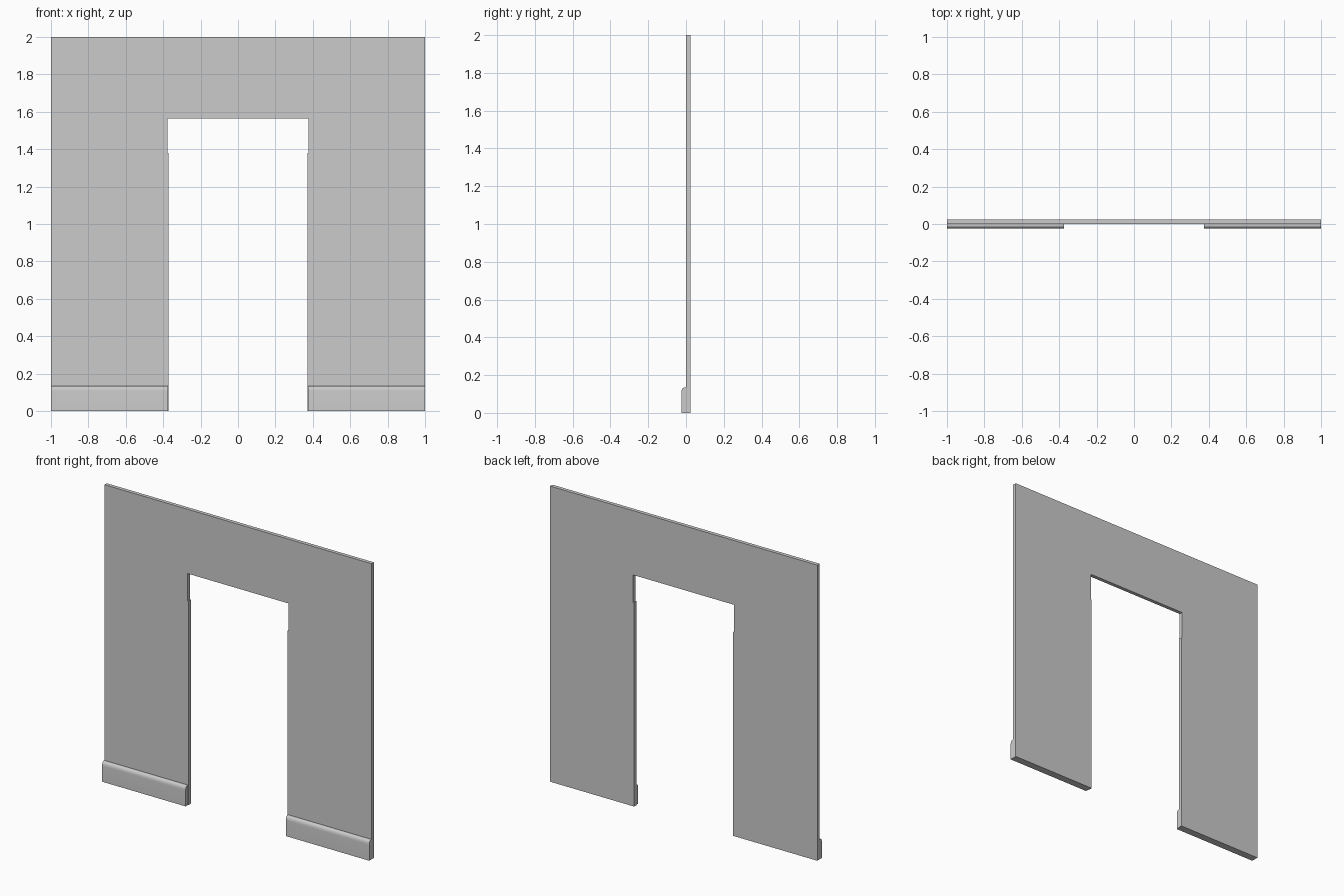
import bpy
import bmesh
import math

cube = bpy.data.objects.get("Cube")
if cube:
    bpy.data.objects.remove(cube, do_unlink=True)

GREY = (0.6, 0.6, 0.6, 1.0)
paint = bpy.data.materials.new("light grey paint")
paint.use_nodes = True
paint.diffuse_color = GREY
paint.node_tree.nodes["Principled BSDF"].inputs["Base Color"].default_value = GREY

HALF, HEIGHT, THICK = 1.0, 2.0, 0.025
OPEN_HALF, OPEN_TOP = 0.378, 1.565
JAMB_TOP, JAMB_INNER = 1.38, 0.371


def prism(name, outline, direction):
    """Extrude a closed outline of 3D points along a direction."""
    bm = bmesh.new()
    face = bm.faces.new([bm.verts.new(p) for p in outline])
    result = bmesh.ops.extrude_face_region(bm, geom=[face])
    moved = [v for v in result["geom"] if isinstance(v, bmesh.types.BMVert)]
    bmesh.ops.translate(bm, verts=moved, vec=direction)
    bmesh.ops.recalc_face_normals(bm, faces=bm.faces)
    mesh = bpy.data.meshes.new(name)
    bm.to_mesh(mesh)
    bm.free()
    mesh.materials.append(paint)
    obj = bpy.data.objects.new(name, mesh)
    bpy.context.collection.objects.link(obj)
    return obj


# Wall panel with doorway, the lower jambs slightly narrowing the opening
half_outline = [(HALF, HEIGHT), (HALF, 0), (JAMB_INNER, 0),
                (JAMB_INNER, JAMB_TOP), (OPEN_HALF, JAMB_TOP), (OPEN_HALF, OPEN_TOP)]
outline = half_outline + [(-x, z) for x, z in reversed(half_outline)]
prism("wall_panel", [(x, 0, z) for x, z in outline], (0, THICK, 0))

# Skirting boards with a rounded top front edge
DEPTH, BOARD_TOP, ROUND_Y, ROUND_Z = 0.025, 0.135, 0.016, 0.028
profile = [(0, 0), (-DEPTH, 0)]
for i in range(7):
    a = math.pi / 2 * i / 6
    profile.append((-DEPTH + ROUND_Y * (1 - math.cos(a)),
                    BOARD_TOP - ROUND_Z * (1 - math.sin(a))))
profile.append((0, BOARD_TOP))
for name, start in (("left_skirting", OPEN_HALF - 0.003), ("right_skirting", -HALF)):
    board = prism(name, [(start, y, z) for y, z in profile],
                  (HALF - OPEN_HALF + 0.003, 0, 0))
    bpy.ops.object.select_all(action="DESELECT")
    board.select_set(True)
    bpy.context.view_layer.objects.active = board
    bpy.ops.object.shade_smooth_by_angle(angle=math.radians(35))
